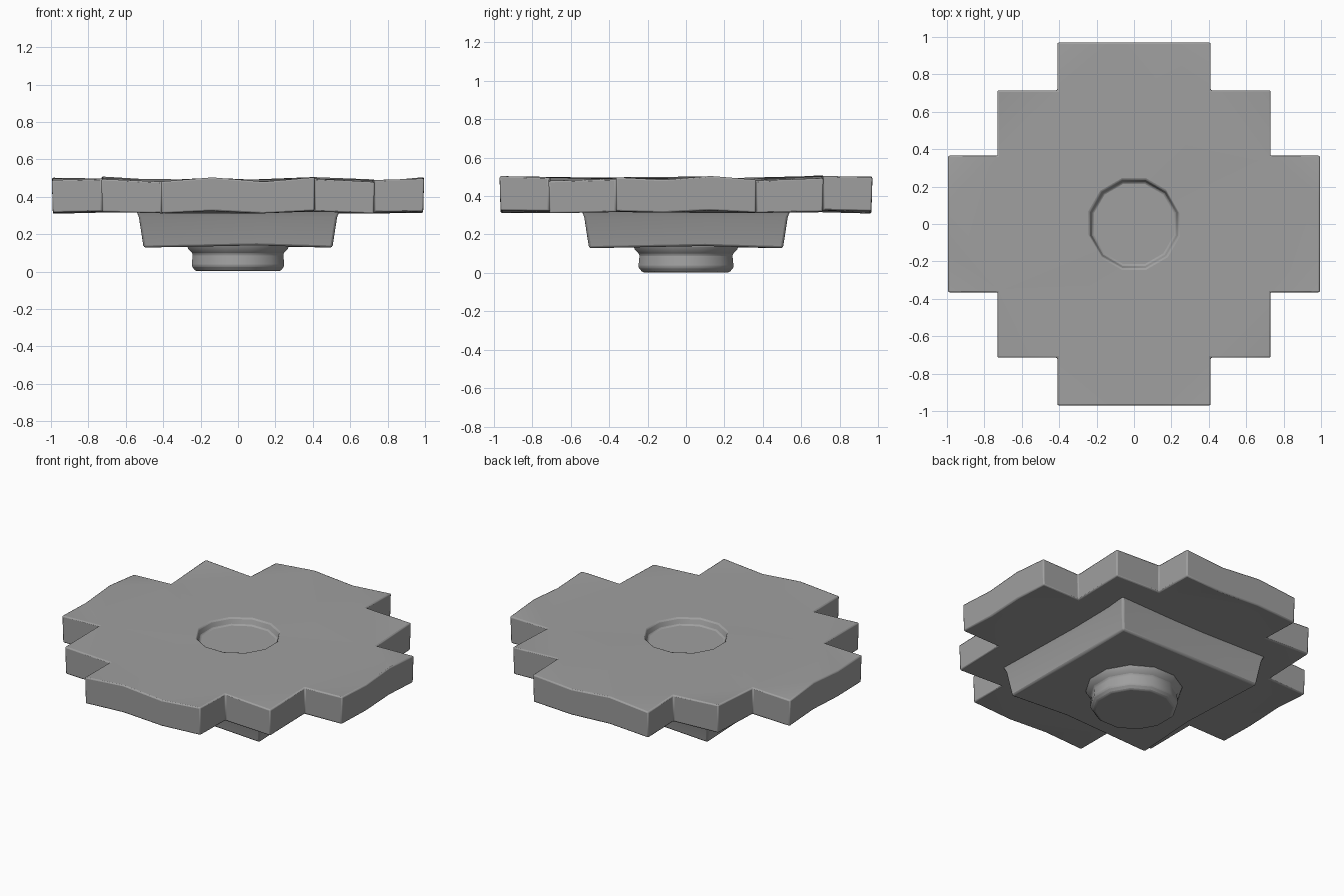
import bpy, bmesh
from math import cos, sin, pi

cube = bpy.data.objects.get("Cube")
if cube:
    bpy.data.objects.remove(cube, do_unlink=True)

stone = bpy.data.materials.new("grey stone")
stone.use_nodes = True
stone.diffuse_color = (0.35, 0.35, 0.35, 1)
stone.node_tree.nodes["Principled BSDF"].inputs["Base Color"].default_value = (0.35, 0.35, 0.35, 1)


def finish(name, bm, bevel):
    """Turn a bmesh into a softly worn stone object."""
    bmesh.ops.recalc_face_normals(bm, faces=bm.faces)
    mesh = bpy.data.meshes.new(name)
    bm.to_mesh(mesh)
    bm.free()
    mesh.materials.append(stone)
    ob = bpy.data.objects.new(name, mesh)
    bpy.context.collection.objects.link(ob)
    mod = ob.modifiers.new("worn edges", 'BEVEL')
    mod.width, mod.segments, mod.limit_method = bevel, 2, 'ANGLE'
    mod.angle_limit = 0.6
    bpy.ops.object.select_all(action='DESELECT')
    ob.select_set(True)
    bpy.context.view_layer.objects.active = ob
    bpy.ops.object.shade_smooth_by_angle(angle=0.6)
    return ob


def ring(bm, pts):
    return [bm.verts.new(p) for p in pts]


def bridge(bm, a, b):
    n = len(a)
    for i in range(n):
        bm.faces.new((a[i], a[(i + 1) % n], b[(i + 1) % n], b[i]))


def circle(r, z, n=12):
    return [(r * cos(2 * pi * (i + 0.5) / n), r * sin(2 * pi * (i + 0.5) / n), z) for i in range(n)]


def square(r, z, bow, lift):
    """Square with slightly worn side middles."""
    pts = []
    for c, s in ((1, 0), (0, 1), (-1, 0), (0, -1)):
        for x, y, h in ((r, -r, 0), (r - bow, 0.1, lift)):
            pts.append((x * c - y * s, x * s + y * c, z + h))
    return pts


def loft(name, rings, bevel):
    bm = bmesh.new()
    loops = [ring(bm, r) for r in rings]
    for a, b in zip(loops, loops[1:]):
        bridge(bm, a, b)
    bm.faces.new(loops[0])
    bm.faces.new(loops[-1])
    return finish(name, bm, bevel)


# Stepped slab outline: one quadrant mirrored round, with long ends split in three
quarter = [(0.995, 0.365), (0.73, 0.365), (0.73, 0.715), (0.41, 0.715), (0.41, 0.97)]
corners = (quarter + [(-x, y) for x, y in reversed(quarter)]
           + [(-x, -y) for x, y in quarter] + [(x, -y) for x, y in reversed(quarter)])
outline = []
for (x, y), (u, v) in zip(corners, corners[1:] + corners[:1]):
    outline.append((x, y))
    if abs(x - u) + abs(y - v) > 0.5:
        outline += [(x + (u - x) * t, y + (v - y) * t) for t in (1 / 3, 2 / 3)]


def wave(x, y):
    return 0.012 * (abs(y) * cos(2 * pi * (x + 0.15) / 0.56) + abs(x) * cos(2 * pi * (y - 0.1) / 0.6))


# Slab with a shallow round socket in the top
bm = bmesh.new()
low = ring(bm, [(x * 0.995, y * 0.995, 0.318 + 0.6 * wave(x, y)) for x, y in outline])
high = ring(bm, [(x, y, 0.492 + wave(x, y)) for x, y in outline])
rim = ring(bm, circle(0.245, 0.492))
floor = ring(bm, circle(0.23, 0.45))
bridge(bm, low, high)
bridge(bm, rim, floor)
bm.faces.new(floor)


def loop_edges(loop):
    found = []
    for a, b in zip(loop, loop[1:] + loop[:1]):
        found.append(bm.edges.get((a, b)))
    return found


bmesh.ops.triangle_fill(bm, edges=loop_edges(high) + loop_edges(rim), use_beauty=True)
bmesh.ops.triangle_fill(bm, edges=loop_edges(low), use_beauty=True)
finish("stepped_slab", bm, 0.008)

# Tapered block under the slab
loft("tapered_block", [square(0.545, 0.33, 0.01, 0), square(0.53, 0.29, 0.01, 0),
                       square(0.505, 0.128, 0.015, 0.012)], 0.012)

# Round foot with a flared collar
loft("round_foot", [circle(0.285, 0.145), circle(0.275, 0.12), circle(0.25, 0.095),
                    circle(0.257, 0.03), circle(0.235, 0.003)], 0.008)
